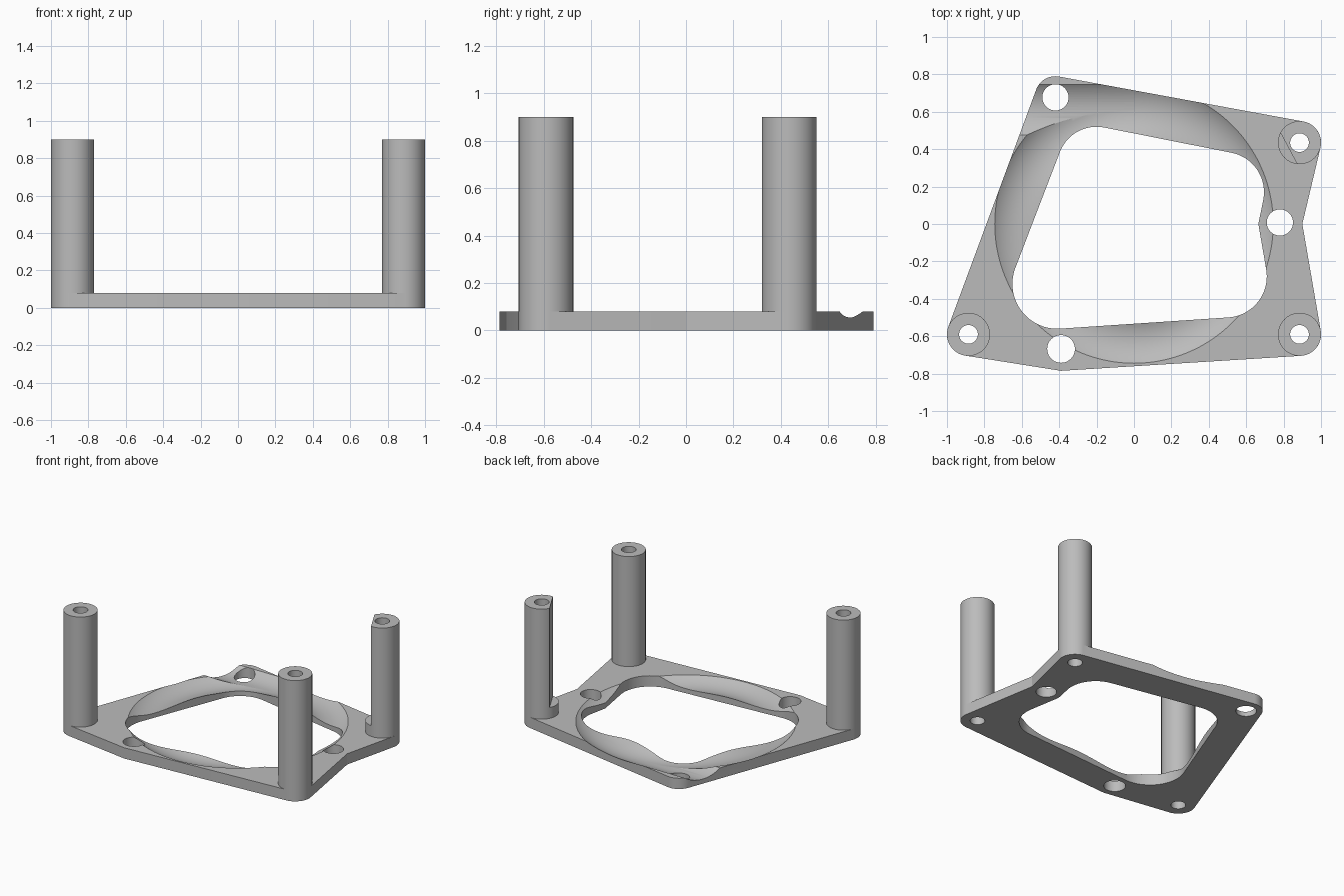
import bpy, bmesh, math
from math import cos, sin, pi, atan2, acos, hypot

cube = bpy.data.objects.get("Cube")
if cube:
    bpy.data.objects.remove(cube, do_unlink=True)

grey = bpy.data.materials.new("matte grey")
grey.use_nodes = True
COLOUR = (0.5, 0.5, 0.5, 1)
grey.diffuse_color = COLOUR
grey.node_tree.nodes["Principled BSDF"].inputs["Base Color"].default_value = COLOUR

THICK, TOP, POST_R, BORE_R = 0.08, 0.9, 0.115, 0.05
RING_R, TUBE_R, RING_Z = 0.61, 0.22, 0.254


def belt(circles):
    """Counter-clockwise outline wrapped round circles (x, y, radius); radius 0 is a corner."""
    n = len(circles)
    normals = []
    for i, (x, y, r) in enumerate(circles):
        x2, y2, r2 = circles[(i + 1) % n]
        dx, dy = x2 - x, y2 - y
        normals.append(atan2(dy, dx) - acos((r - r2) / hypot(dx, dy)))
    points = []
    for i, (x, y, r) in enumerate(circles):
        if r == 0:
            points.append((x, y))
            continue
        start = normals[i - 1]
        sweep = (normals[i] - start) % (2 * pi)
        steps = max(2, round(sweep / 0.08))
        for k in range(steps + 1):
            a = start + sweep * k / steps
            points.append((x + r * cos(a), y + r * sin(a)))
    return points


def prism(name, outline, z0, z1):
    bm = bmesh.new()
    base = bm.faces.new([bm.verts.new((x, y, z0)) for x, y in outline])
    top = bmesh.ops.extrude_face_region(bm, geom=[base])["geom"]
    bmesh.ops.translate(bm, vec=(0, 0, z1 - z0),
                        verts=[g for g in top if isinstance(g, bmesh.types.BMVert)])
    bmesh.ops.recalc_face_normals(bm, faces=bm.faces)
    mesh = bpy.data.meshes.new(name)
    bm.to_mesh(mesh)
    bm.free()
    ob = bpy.data.objects.new(name, mesh)
    bpy.context.collection.objects.link(ob)
    mesh.materials.append(grey)
    return ob


def disc(x, y, r, n=64):
    return [(x + r * cos(2 * pi * k / n), y + r * sin(2 * pi * k / n)) for k in range(n)]


def activate(ob):
    bpy.ops.object.select_all(action='DESELECT')
    ob.select_set(True)
    bpy.context.view_layer.objects.active = ob


def cut(ob, cutter):
    cutter.hide_render = True
    activate(ob)
    mod = ob.modifiers.new("cut", 'BOOLEAN')
    mod.operation, mod.solver, mod.object = 'DIFFERENCE', 'EXACT', cutter
    bpy.ops.object.modifier_apply(modifier=mod.name)
    bpy.data.objects.remove(cutter, do_unlink=True)


def smooth(ob):
    activate(ob)
    bpy.ops.object.shade_smooth_by_angle(angle=math.radians(22))


POSTS = {"front_right_post": (-0.885, -0.59),
         "front_left_post": (0.885, -0.59),
         "back_left_post": (0.885, 0.435)}

# Base plate with its rounded opening
plate = prism("base_plate", belt([
    (-0.885, -0.59, POST_R), (-0.39, -0.785, 0), (0.885, -0.59, POST_R),
    (0.9, 0, 0), (0.885, 0.435, POST_R), (-0.42, 0.68, 0.11)]), 0, THICK)
cut(plate, prism("opening_cutter", belt([
    (-0.41, -0.32, 0.24), (0.49, -0.28, 0.22), (0.665, 0, 0),
    (0.48, 0.17, 0.215), (-0.2, 0.31, 0.21)]), -0.1, 0.2))

# Ring groove and the straight channel leaving it
bpy.ops.mesh.primitive_torus_add(location=(0, 0, RING_Z), major_radius=RING_R, minor_radius=TUBE_R,
                                 major_segments=128, minor_segments=96)
cut(plate, bpy.context.object)
bpy.ops.mesh.primitive_cylinder_add(vertices=96, radius=TUBE_R, depth=1,
                                    location=(-0.5, RING_R, RING_Z), rotation=(0, pi / 2, 0))
cut(plate, bpy.context.object)

# Mounting holes and post bores through the plate
holes = [(-0.42, 0.677, 0.07), (0.78, 0.008, 0.07), (-0.39, -0.668, 0.074)]
for x, y, r in holes + [(x, y, BORE_R) for x, y in POSTS.values()]:
    cut(plate, prism("hole_cutter", disc(x, y, r), -0.1, 0.2))
smooth(plate)

# Hollow posts; one has a flat cut above its foot
for name, (x, y) in POSTS.items():
    post = prism(name, disc(x, y, POST_R), THICK, TOP)
    cut(post, prism("bore_cutter", disc(x, y, BORE_R), 0, 1))
    if name == "back_left_post":
        a = atan2(-0.47, -0.88)
        flat = [(0.065, -0.2), (0.3, -0.2), (0.3, 0.2), (0.065, 0.2)]
        cut(post, prism("flat_cutter", [(x + u * cos(a) - v * sin(a), y + u * sin(a) + v * cos(a))
                                        for u, v in flat], 0.16, 1))
    smooth(post)
